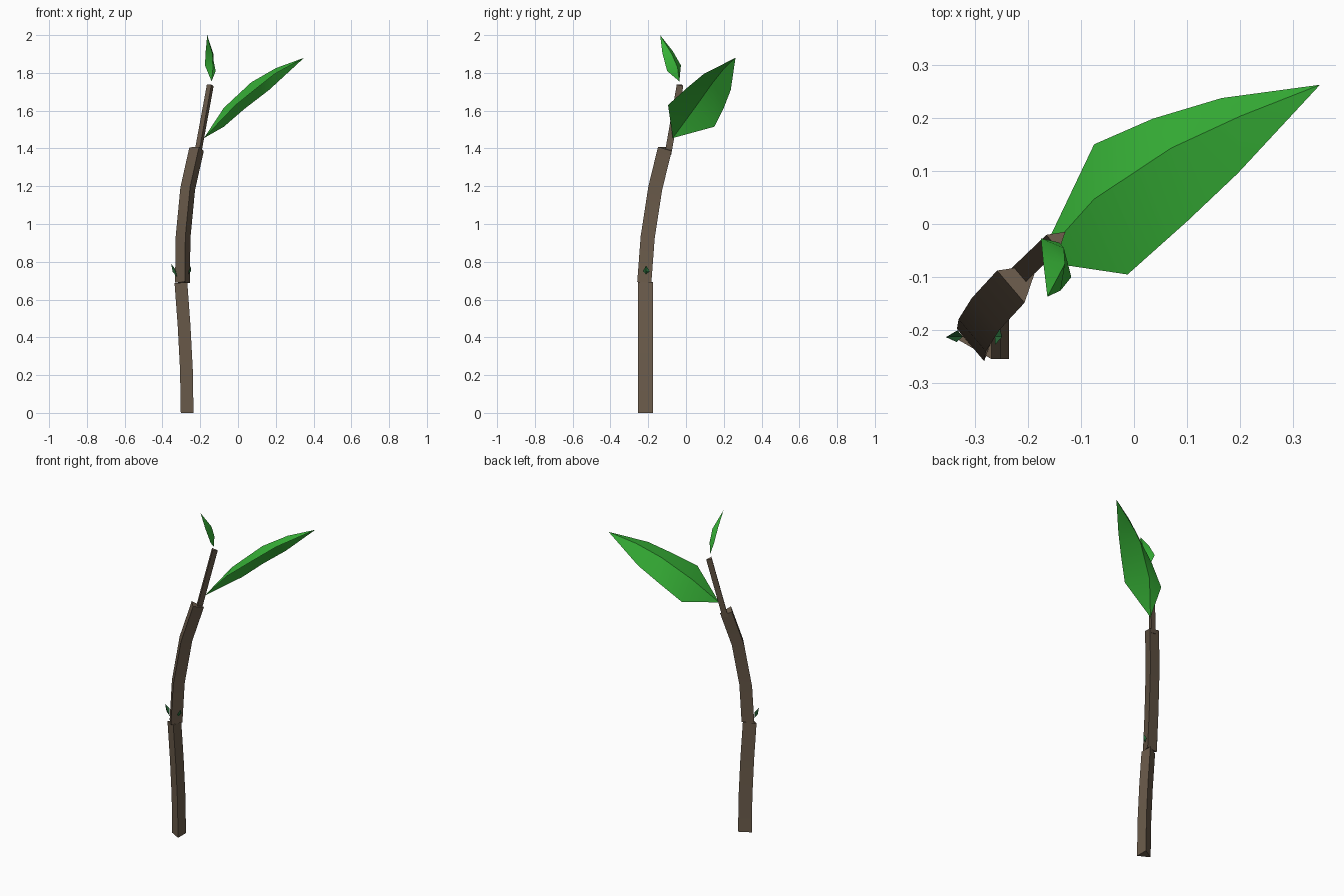
import bpy, bmesh
from math import radians, cos, sin
from mathutils import Vector

cube = bpy.data.objects.get("Cube")
if cube:
    bpy.data.objects.remove(cube, do_unlink=True)


def material(name, rgb):
    mat = bpy.data.materials.new(name)
    mat.use_nodes = True
    mat.diffuse_color = (*rgb, 1)
    mat.node_tree.nodes["Principled BSDF"].inputs["Base Color"].default_value = (*rgb, 1)
    return mat


bark = material("bark brown", (0.15, 0.108, 0.072))
leaf_green = material("leaf green", (0.04, 0.47, 0.04))
bud_green = material("bud dark green", (0.022, 0.14, 0.04))


def finish(name, bm, mat):
    mesh = bpy.data.meshes.new(name)
    bm.to_mesh(mesh)
    bm.free()
    mesh.materials.append(mat)
    obj = bpy.data.objects.new(name, mesh)
    bpy.context.collection.objects.link(obj)
    bpy.ops.object.select_all(action='DESELECT')
    obj.select_set(True)
    bpy.context.view_layer.objects.active = obj
    bpy.ops.object.shade_smooth_by_angle(angle=radians(30))
    return obj


def stem(name, path, radius, turn):
    """Sweep a three-sided section along a path, square to its direction."""
    bm = bmesh.new()
    path = [Vector(p) for p in path]
    rings = []
    for i, p in enumerate(path):
        along = path[min(i + 1, len(path) - 1)] - path[max(i - 1, 0)]
        tilt = Vector((0, 0, 1)).rotation_difference(along)
        corners = [radians(turn + 120 * k) for k in range(3)]
        rings.append([bm.verts.new(p + tilt @ Vector((radius * cos(a), radius * sin(a), 0)))
                      for a in corners])
    for low, high in zip(rings, rings[1:]):
        for k in range(3):
            n = (k + 1) % 3
            bm.faces.new((low[k], low[n], high[n], high[k]))
    bm.faces.new(rings[0][::-1])
    bm.faces.new(rings[-1])
    return finish(name, bm, bark)


def leaf(name, base, rows, tip, mat):
    """Creased blade: rows of left edge, midrib and right edge points."""
    bm = bmesh.new()
    start, end = bm.verts.new(base), bm.verts.new(tip)
    rows = [[bm.verts.new(p) for p in row] for row in rows]
    for s in range(2):
        bm.faces.new((start, rows[0][s + 1], rows[0][s]))
        for a, b in zip(rows, rows[1:]):
            bm.faces.new((a[s], a[s + 1], b[s + 1], b[s]))
        bm.faces.new((rows[-1][s], rows[-1][s + 1], end))
    return finish(name, bm, mat)


# Stem segments, from the ground up
stem("lower_stem", [(-.258, -.215, 0), (-.262, -.215, .23),
                    (-.274, -.215, .46), (-.291, -.215, .69)], .045, 60)
stem("upper_stem", [(-.290, -.213, .69), (-.287, -.195, .93),
                    (-.262, -.155, 1.19), (-.215, -.104, 1.4)], .046, 40)
stem("twig", [(-.212, -.092, 1.37), (-.145, -.028, 1.735)], .0215, 40)

# Blades
leaf("large_leaf", (-.18, -.07, 1.455),
     [[(-.075, .15, 1.515), (-.075, .047, 1.615), (-.012, -.095, 1.63)],
      [(.035, .198, 1.61), (.07, .143, 1.75), (.10, .005, 1.72)],
      [(.165, .237, 1.71), (.20, .203, 1.825), (.195, .095, 1.795)]],
     (.35, .262, 1.88), leaf_green)
leaf("top_leaf", (-.14, -.035, 1.755),
     [[(-.175, -.027, 1.84), (-.132, -.045, 1.83), (-.118, -.10, 1.81)],
      [(-.171, -.07, 1.915), (-.130, -.075, 1.90), (-.138, -.125, 1.905)]],
     (-.163, -.137, 2.0), leaf_green)

# Buds beside the joint
leaf("right_bud", (-.322, -.212, .72),
     [[(-.332, -.200, .76), (-.345, -.212, .745), (-.334, -.222, .76)]],
     (-.354, -.213, .79), bud_green)
leaf("left_bud", (-.262, -.212, .735),
     [[(-.262, -.228, .75), (-.250, -.212, .75), (-.254, -.192, .75)]],
     (-.248, -.212, .78), bud_green)
